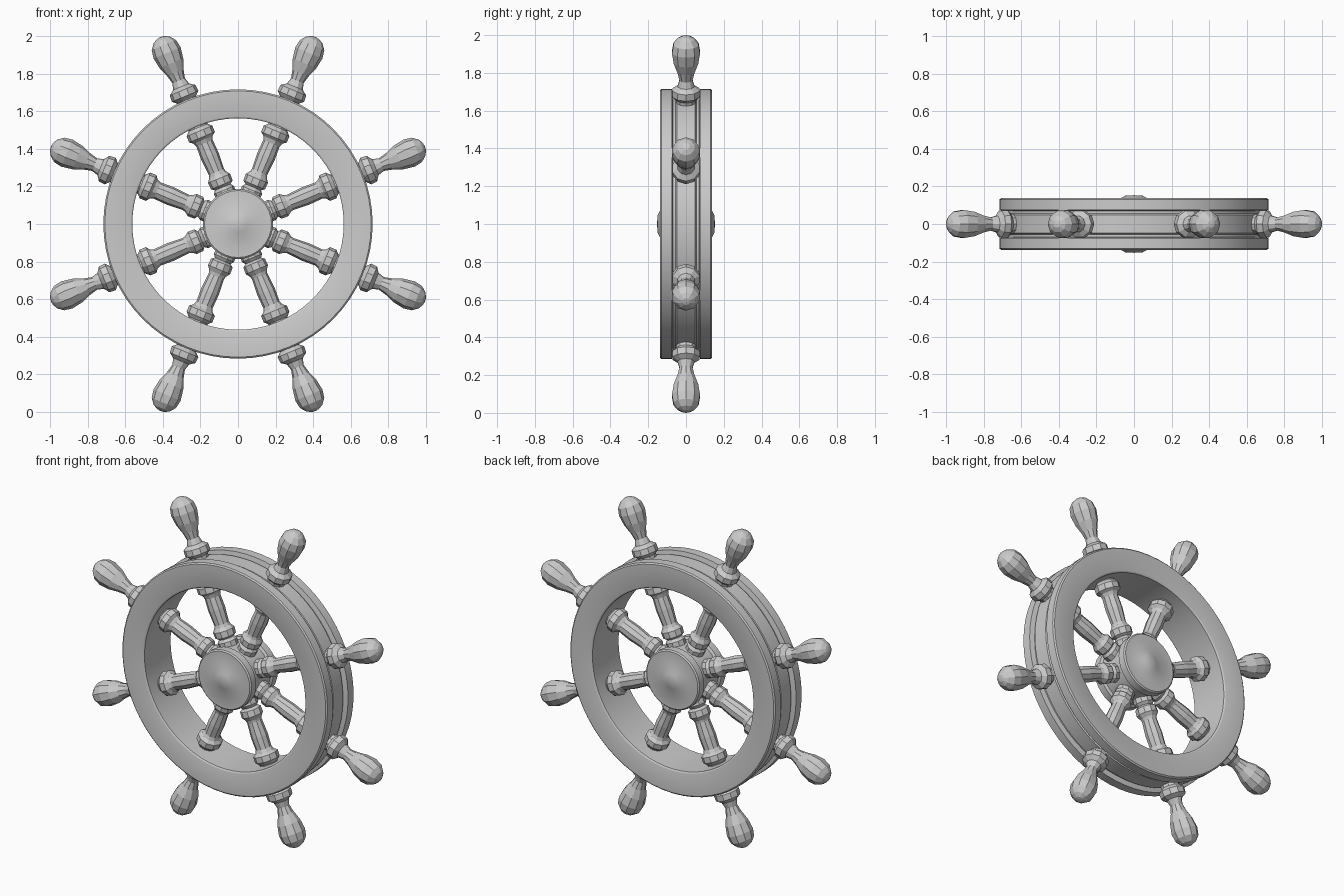
import bpy, bmesh
from math import pi, radians
from mathutils import Matrix, Vector

if "Cube" in bpy.data.objects:
    bpy.data.objects.remove(bpy.data.objects["Cube"])

CENTRE = Vector((0, 0, 1))
SPOKES = 8


def lathe(name, profile, sides, closed=False, smooth=None):
    """Spin (height, radius) points around local z."""
    bm = bmesh.new()
    vs = [bm.verts.new((r, 0, h)) for h, r in profile]
    edges = [bm.edges.new(p) for p in zip(vs, vs[1:])]
    if closed:
        edges.append(bm.edges.new((vs[-1], vs[0])))
    bmesh.ops.spin(bm, geom=vs + edges, cent=(0, 0, 0), axis=(0, 0, 1),
                   angle=2 * pi, steps=sides, use_duplicate=False)
    bmesh.ops.remove_doubles(bm, verts=bm.verts, dist=1e-4)
    bmesh.ops.recalc_face_normals(bm, faces=bm.faces)
    mesh = bpy.data.meshes.new(name)
    bm.to_mesh(mesh)
    bm.free()
    ob = bpy.data.objects.new(name, mesh)
    bpy.context.collection.objects.link(ob)
    if smooth:
        bpy.ops.object.select_all(action='DESELECT')
        ob.select_set(True)
        bpy.context.view_layer.objects.active = ob
        bpy.ops.object.shade_smooth_by_angle(angle=radians(smooth))
    return ob


def mirrored(half):
    """Complete a profile symmetrically about height 0."""
    return half + [(-h, r) for h, r in reversed(half)]


# Parts turning around the wheel axle (local z laid along y)
axle = Matrix.Translation(CENTRE) @ Matrix.Rotation(pi / 2, 4, 'X')

# Rim: two outer plates with grooves either side of a middle band
rim = lathe("rim", mirrored([
    (0.135, 0.567), (0.137, 0.572), (0.137, 0.708), (0.130, 0.716),
    (0.075, 0.716), (0.068, 0.685), (0.056, 0.685), (0.048, 0.700)])
    + [(-0.13, 0.562), (0.13, 0.562)], 64, closed=True, smooth=30)
rim.matrix_world = axle

# Hub with a raised cap on both faces
hub = lathe("hub", mirrored([
    (0.153, 0), (0.151, 0.045), (0.137, 0.072), (0.137, 0.178),
    (0.130, 0.186), (0.085, 0.186), (0.075, 0.172)]), 32, smooth=30)
hub.matrix_world = axle

# Turned spokes and handles, faceted
spoke_profile = [
    (0.12, 0.055), (0.195, 0.058), (0.212, 0.045), (0.225, 0.062),
    (0.262, 0.064), (0.285, 0.048), (0.30, 0.044), (0.39, 0.050),
    (0.465, 0.047), (0.485, 0.055), (0.500, 0.074), (0.535, 0.074),
    (0.555, 0.055), (0.59, 0.052)]
handle_profile = [
    (0.66, 0.05), (0.715, 0.055), (0.735, 0.076), (0.770, 0.074),
    (0.790, 0.046), (0.825, 0.036), (0.870, 0.047), (0.925, 0.068),
    (0.985, 0.078), (1.030, 0.070), (1.060, 0.046), (1.074, 0.020),
    (1.076, 0)]

spoke = lathe("spoke", spoke_profile, 10)
handle = lathe("handle", handle_profile, 10)
for i in range(SPOKES):
    turn = Matrix.Translation(CENTRE) @ Matrix.Rotation(
        2 * pi * (i + 0.5) / SPOKES, 4, 'Y')
    for part in (spoke, handle):
        ob = part
        if i:
            ob = part.copy()
            bpy.context.collection.objects.link(ob)
        ob.matrix_world = turn
